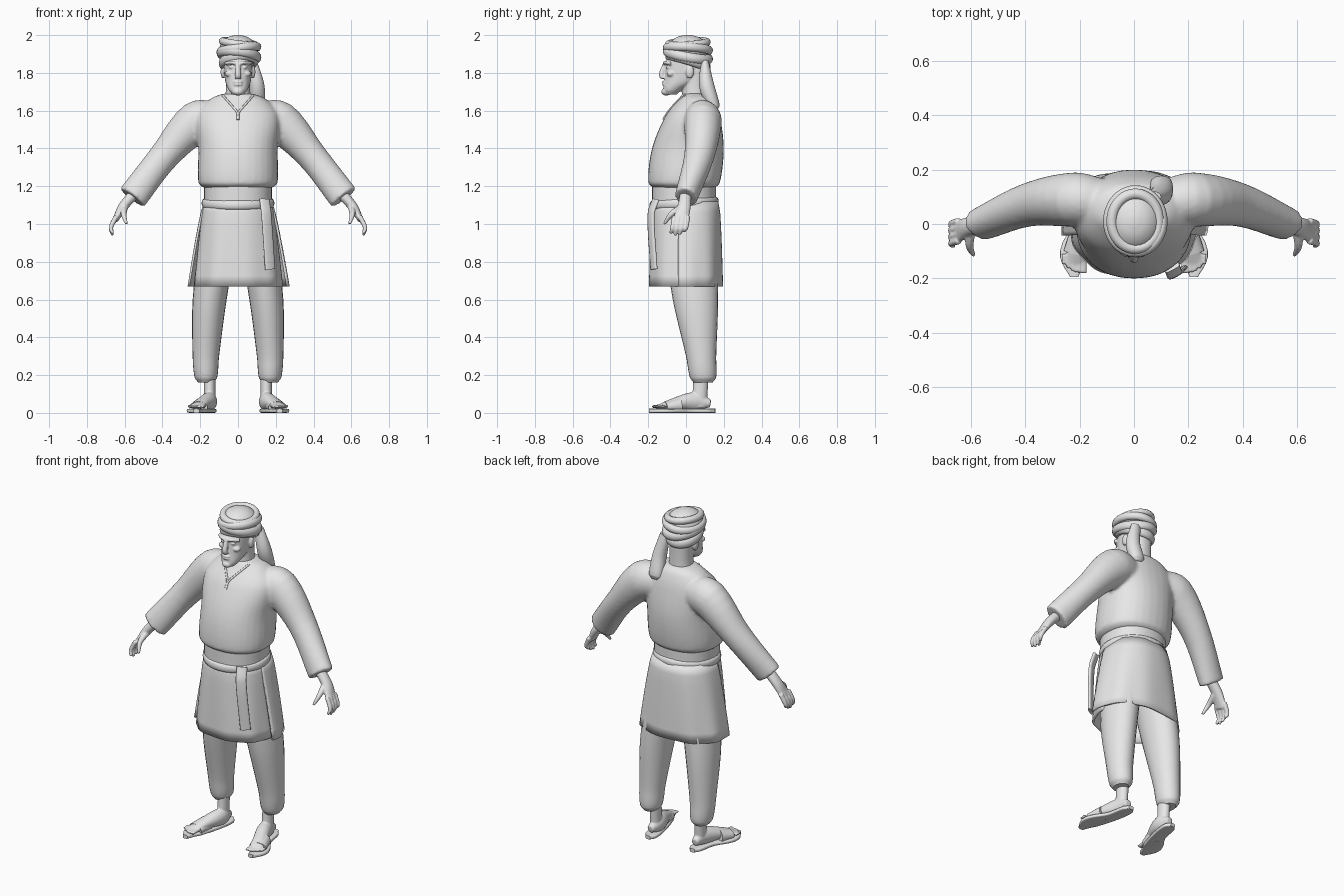
import bpy, bmesh, math
from mathutils import Vector
from mathutils.bvhtree import BVHTree

cube = bpy.data.objects.get("Cube")
if cube:
    bpy.data.objects.remove(cube)

grey = (0.8, 0.8, 0.8, 1)
clay = bpy.data.materials.new("light_grey")
clay.use_nodes = True
clay.diffuse_color = grey
clay.node_tree.nodes["Principled BSDF"].inputs["Base Color"].default_value = grey

across, back, upward = Vector((1, 0, 0)), Vector((0, 1, 0)), Vector((0, 0, 1))


def ease(points, steps=5):
    """Fill in a smooth curve through a few section points."""
    points = [Vector(p) for p in points]
    last = len(points) - 1
    slopes = []
    for i in range(last + 1):
        before, after = points[max(i - 1, 0)], points[min(i + 1, last)]
        here = points[i]
        slopes.append((after - before) / ((after - here).length + (here - before).length))
    curve = []
    for i in range(last):
        start, end = points[i], points[i + 1]
        gap = (end - start).length
        for step in range(steps):
            t = step / steps
            s = 1 - t
            blend = t * t * (t + 3 * s)
            pull = slopes[i] * (t * s * s * gap) - slopes[i + 1] * (t * t * s * gap)
            curve.append(start * (1 - blend) + end * blend + pull)
    return curve + [points[last]]


def oval(angle, width, depth, power):
    """Point on a rounded-box outline."""
    co, si = math.cos(angle), math.sin(angle)
    x = math.copysign(abs(co) ** (2 / power), co) * width
    y = math.copysign(abs(si) ** (2 / power), si) * depth
    return x, y


def turn(count):
    return [math.tau * k / count for k in range(count)]


def bridge(bm, ring, other, closed=True):
    count = len(ring)
    for k in range(count if closed else count - 1):
        n = (k + 1) % count
        bm.faces.new((ring[k], ring[n], other[n], other[k]))


def tube(bm, sections, ref=back, up=None, sides=24, power=2, side=1, closed=False):
    """Loft sections of (x, y, z, half_width, half_depth) along their path."""
    path = sections if closed else ease(sections)
    centres = [Vector((p[0] * side, p[1], p[2])) for p in path]
    count = len(centres)
    rings = []
    for i, (centre, section) in enumerate(zip(centres, path)):
        after = centres[(i + 1) % count] if closed else centres[min(i + 1, count - 1)]
        before = centres[i - 1] if closed else centres[max(i - 1, 0)]
        along = up or (after - before).normalized()
        deep = (ref - along * ref.dot(along)).normalized()
        wide = deep.cross(along)
        ring = []
        for angle in turn(sides):
            u, v = oval(angle, section[3], section[4], power)
            ring.append(bm.verts.new(centre + wide * u + deep * v))
        rings.append(ring)
    for ring, other in zip(rings, rings[1:]):
        bridge(bm, ring, other)
    if closed:
        bridge(bm, rings[-1], rings[0])
    else:
        bm.faces.new(rings[0])
        bm.faces.new(rings[-1])


def stack(bm, rows, power=2.2):
    """Upright loft from rows of (z, front, rear, half_width)."""
    sections = [(0, (front + rear) / 2, z, w, (rear - front) / 2) for z, front, rear, w in rows]
    tube(bm, sections, up=upward, sides=32, power=power)


def hoop(bm, width, depth, centre, pitch, roll, thick, tall):
    """Tilted band of cloth around the body."""
    x, y, z = centre
    path = []
    for angle in turn(40):
        u, v = oval(angle, width, depth, 2)
        path.append((x + u, y + v, z + pitch * v + roll * u, thick, tall))
    tube(bm, path, ref=upward, sides=12, closed=True)


def ball(bm, centre, width, depth, height):
    x, y, z = centre
    arcs = [math.pi * (i + .5) / 9 for i in range(9)]
    tube(bm, [(x, y, z - height * math.cos(a), width * math.sin(a), depth * math.sin(a)) for a in arcs], up=upward)


def finish(name, bm, voxel=0, mirror=False, thickness=0):
    bmesh.ops.recalc_face_normals(bm, faces=bm.faces)
    mesh = bpy.data.meshes.new(name)
    bm.to_mesh(mesh)
    bm.free()
    obj = bpy.data.objects.new(name, mesh)
    bpy.context.collection.objects.link(obj)
    mesh.materials.append(clay)
    bpy.ops.object.select_all(action='DESELECT')
    obj.select_set(True)
    bpy.context.view_layer.objects.active = obj
    bpy.ops.object.shade_smooth_by_angle(angle=math.radians(50))
    if thickness:
        cloth = obj.modifiers.new("cloth", 'SOLIDIFY')
        cloth.thickness, cloth.offset = thickness, -1
    if voxel:
        merge = obj.modifiers.new("merge", 'REMESH')
        merge.mode, merge.voxel_size, merge.use_smooth_shade = 'VOXEL', voxel, True
        soften = obj.modifiers.new("soften", 'SMOOTH')
        soften.factor, soften.iterations = .5, 3
    if mirror:
        obj.modifiers.new("both_sides", 'MIRROR')


# Shirt: blousing torso fused with both sleeves
bm = bmesh.new()
stack(bm, [(1.19, -.17, .15, .18), (1.22, -.2, .18, .21), (1.4, -.18, .2, .21),
           (1.57, -.11, .18, .22), (1.66, -.04, .15, .15), (1.69, -.02, .12, .08)])
chest = BVHTree.FromBMesh(bm)
for side in (1, -1):
    tube(bm, [(.13, .08, 1.55, .1, .09), (.22, .09, 1.54, .11, .1),
              (.39, .07, 1.36, .08, .08), (.56, 0, 1.14, .08, .06)], side=side)
finish("shirt", bm, voxel=.011)

# Neckline and placket laid on the chest
bm = bmesh.new()
for side in (1, -1):
    line = []
    for k in range(9):
        x, z = max(.08 - .014 * k, .002), 1.68 - .016 * k
        spot = chest.ray_cast(Vector((x, -1, z)), back)[0]
        if spot:
            line.append((x, spot.y, z, .006, .006))
    tube(bm, line, side=side, sides=8)
finish("neckline", bm)

# Waist sash, its lower fold and hanging end
bm = bmesh.new()
stack(bm, [(1.08, -.18, .16, .18), (1.23, -.18, .16, .18)])
hoop(bm, .18, .17, (0, -.01, 1.11), .06, 0, .013, .024)
finish("waist_sash", bm)
bm = bmesh.new()
tube(bm, [(.14, -.16, 1.13, .03, .01), (.15, -.185, 1.05, .03, .01), (.17, -.17, .76, .03, .01)],
     ref=Vector((.5, -.9, 0)), sides=12, power=3)
finish("sash_end", bm)


# Skirt panels, open at the side slits, with soft pleats
def skirt_panel(name, flare, start, end):
    bm = bmesh.new()
    columns, levels, lines = 48, 8, []
    for level in range(levels + 1):
        drop = level / levels
        width, depth = .18 + flare * drop ** .8, .17 + .025 * drop ** .4
        line = []
        for k in range(columns + 1):
            angle = math.radians(start + (end - start) * k / columns)
            pleat = 1 + .014 * drop * math.cos(9 * angle)
            x, y = oval(angle, width * pleat, depth * pleat, 2.3)
            line.append(bm.verts.new((x, y, 1.12 - .45 * drop)))
        lines.append(line)
    for line, other in zip(lines, lines[1:]):
        bridge(bm, line, other, closed=False)
    finish(name, bm, thickness=.012)


skirt_panel("skirt_back", .09, -10, 190)
skirt_panel("skirt_front", .055, 176, 364)

# Baggy trousers
bm = bmesh.new()
tube(bm, [(.17, .09, .16, .04, .05), (.17, .09, .19, .06, .07), (.17, .08, .3, .07, .08),
          (.15, .05, .6, .09, .12), (.1, .02, .95, .1, .14)], up=upward)
finish("trouser_leg", bm, mirror=True)

# Feet with toes, soles and sandal straps
bm = bmesh.new()
tube(bm, [(.15, .13, .05, .02, .02), (.15, .05, .06, .04, .05),
          (.19, -.06, .05, .04, .03), (.22, -.15, .03, .04, .01)], ref=upward)
tube(bm, [(.15, .07, .03, .03, .04), (.15, .08, .2, .03, .04)], up=upward)
for toe in range(5):
    x, size, tip = .187 + .018 * toe, .014 - .0015 * toe, -.18 + .002 * toe * toe
    tube(bm, [(x, -.11, .036, size, size), (x, tip, .033, size, size / 2)], ref=upward, sides=10)
finish("foot", bm, voxel=.005, mirror=True)
bm = bmesh.new()
outline = [(.15, .155, .015), (.15, .12, .036), (.17, .01, .04), (.22, -.11, .053), (.22, -.195, .015)]
tube(bm, [(x, y, .011, width, .011) for x, y, width in outline], ref=upward, power=5)
finish("sandal_sole", bm, mirror=True)
bm = bmesh.new()
tube(bm, [(.19, -.03, .04, .045, .042), (.21, -.11, .03, .05, .03)], ref=upward)
finish("sandal_strap", bm, mirror=True)

# Hands with curled fingers
bm = bmesh.new()
tube(bm, [(.54, 0, 1.17, .03, .03), (.61, -.01, 1.09, .025, .035), (.65, -.03, 1.02, .015, .042)])
for finger, drop in enumerate((.01, 0, .004, .02)):
    y = -.062 + .024 * finger
    tube(bm, [(.645, y, 1.04, .014, .013), (.673, y - .01, .98, .012, .012),
              (.663, y - .02, .94 + drop, .008, .008)], sides=10)
tube(bm, [(.6, -.02, 1.09, .02, .02), (.605, -.08, 1.05, .015, .015), (.59, -.115, 1, .008, .008)],
     ref=across, sides=10)
finish("hand", bm, voxel=.005, mirror=True)

# Head: skull, neck, nose, beard, lips, brows, cheeks and ears
bm = bmesh.new()
stack(bm, [(1.685, -.11, -.05, .03), (1.71, -.12, -.02, .05), (1.77, -.113, .08, .07), (1.93, -.1, .11, .08)])
stack(bm, [(1.6, -.02, .12, .08), (1.7, -.02, .11, .065), (1.82, -.02, .11, .065)])
tube(bm, [(0, -.105, 1.86, .012, .012), (0, -.128, 1.79, .016, .016), (0, -.12, 1.77, .018, .012)], sides=12)
ball(bm, (0, -.105, 1.7), .03, .026, .02)
for lip in (1.752, 1.738):
    ball(bm, (0, -.113, lip), .025, .014, .007)
for side in (1, -1):
    tube(bm, [(.01, -.113, 1.85, .01, .01), (.035, -.11, 1.855, .01, .01), (.066, -.08, 1.85, .01, .01)],
         side=side, ref=upward, sides=8)
    ball(bm, (side * .045, -.08, 1.795), .025, .022, .017)
    ball(bm, (side * .034, -.094, 1.83), .015, .014, .008)
    ball(bm, (side * .08, .02, 1.805), .012, .022, .034)
finish("head", bm, voxel=.0045)

# Turban: inner cap, overlapping wraps and a tail behind the left ear
bm = bmesh.new()
ball(bm, (0, .01, 1.92), .1, .11, .081)
finish("turban_cap", bm)
bm = bmesh.new()
for layer in range(4):
    width = .1 - .006 * (layer - 1.5) ** 2
    hoop(bm, width, width + .014, (.005, .01, 1.862 + .032 * layer), -.3 + .12 * layer,
         .12 * (-1) ** layer, .02, .029 - .003 * layer)
finish("turban_wraps", bm)
bm = bmesh.new()
tube(bm, [(.07, .1, 1.86, .03, .02), (.1, .11, 1.73, .04, .04), (.1, .15, 1.62, .04, .03), (.1, .16, 1.6, .02, .01)])
finish("turban_tail", bm)
